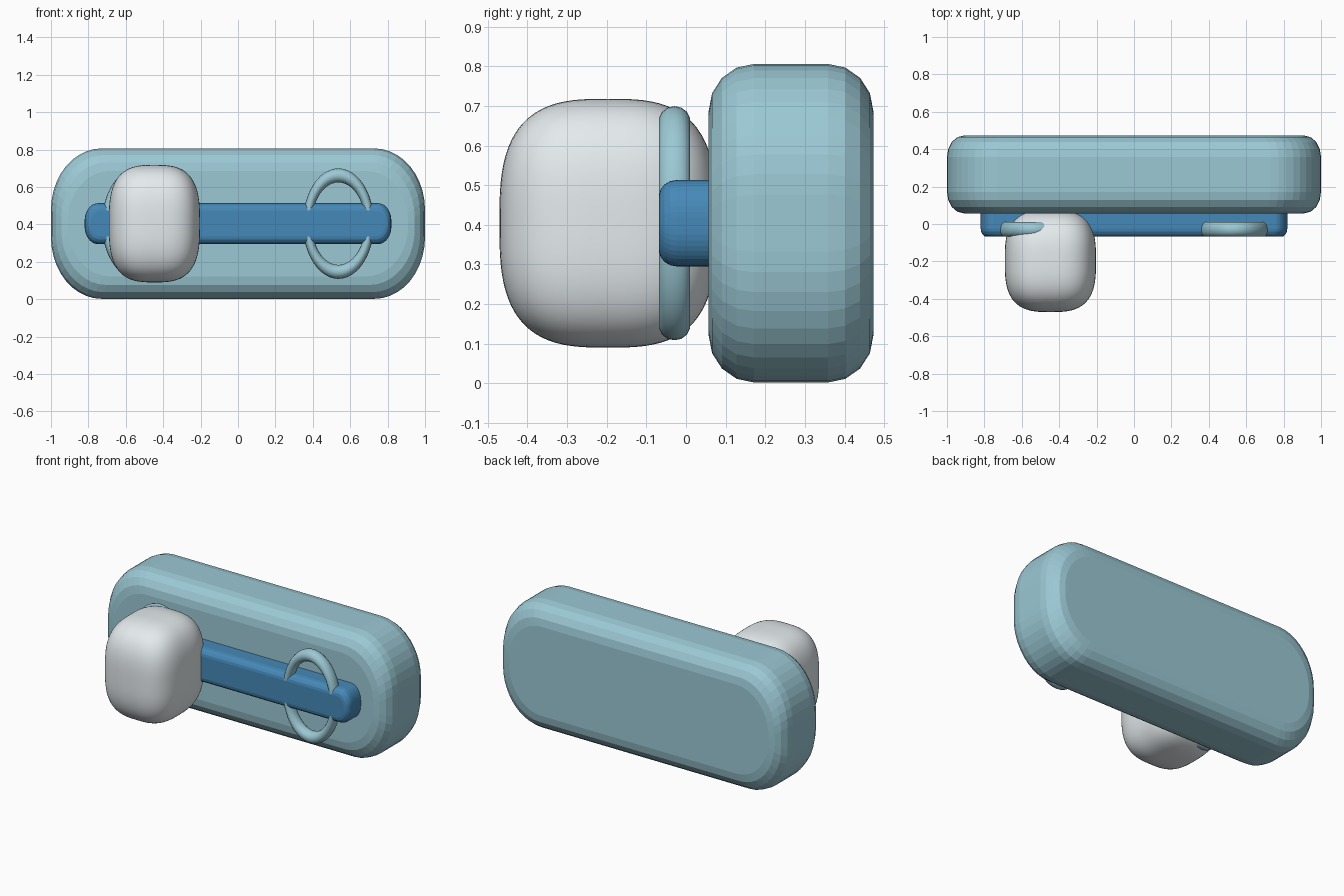
import bpy, bmesh, math

if "Cube" in bpy.data.objects:
    bpy.data.objects.remove(bpy.data.objects["Cube"])

ZC = 0.404  # shared mid height


def material(name, rgb):
    m = bpy.data.materials.new(name)
    m.diffuse_color = (*rgb, 1)
    m.use_nodes = True
    m.node_tree.nodes["Principled BSDF"].inputs["Base Color"].default_value = m.diffuse_color
    return m


def add_object(name, bm, mat=None, smooth=False):
    bmesh.ops.recalc_face_normals(bm, faces=bm.faces)
    for f in bm.faces:
        f.smooth = smooth
    me = bpy.data.meshes.new(name)
    bm.to_mesh(me)
    bm.free()
    ob = bpy.data.objects.new(name, me)
    bpy.context.collection.objects.link(ob)
    if mat:
        me.materials.append(mat)
    return ob


def rounded_slab(name, half, y0, y1, corner, bevel, mat, n=10, steps=4):
    """Rounded outline in xz, lofted along y with rounded front and back rims."""
    bx, by, bz = bevel
    angles = [math.pi / 2 * i / steps for i in range(steps + 1)]
    layers = [(y0 + by * (1 - math.sin(a)), 1 - math.cos(a)) for a in reversed(angles)]
    layers = [(y0 + y0 + by - y, k) for y, k in layers]
    layers = [(y0 + by * (1 - math.cos(a)), 1 - math.sin(a)) for a in angles]
    layers += [(y0 + y1 - y, k) for y, k in reversed(layers)]
    bm = bmesh.new()
    rings = []
    for y, k in layers:
        hx, hz = half[0] - bx * k, half[1] - bz * k
        rx, rz = corner[0] - bx * k * 0.5, corner[1] - bz * k * 0.5
        ring = []
        for q, (sx, sz) in enumerate(((1, 1), (-1, 1), (-1, -1), (1, -1))):
            for i in range(n + 1):
                a = math.pi / 2 * (q + i / n)
                ring.append(bm.verts.new((sx * (hx - rx) + rx * math.cos(a), y,
                                          ZC + sz * (hz - rz) + rz * math.sin(a))))
        rings.append(ring)
    for a, b in zip(rings, rings[1:]):
        for i in range(len(a)):
            j = (i + 1) % len(a)
            bm.faces.new((a[i], a[j], b[j], b[i]))
    bm.faces.new(rings[0])
    bm.faces.new(rings[-1])
    return add_object(name, bm, mat)


teal = material("teal", (0.33, 0.58, 0.66))
blue = material("blue", (0.06, 0.25, 0.48))
white = material("light_grey", (0.78, 0.83, 0.85))

# Back plate and the bar set into its front
rounded_slab("back_plate", (1.0, 0.402), 0.057, 0.473, (0.27, 0.33),
             (0.09, 0.115, 0.12), teal)
rounded_slab("bar", (0.82, 0.109), -0.068, 0.18, (0.07, 0.095),
             (0.03, 0.045, 0.04), blue)

# Oval rings around the bar, one at each end
for side, sx in (("left", -1), ("right", 1)):
    bm = bmesh.new()
    N, M = 48, 14
    grid = []
    for i in range(N):
        u = 2 * math.pi * i / N
        row = []
        for j in range(M):
            v = 2 * math.pi * j / M
            r = 1 + 0.145 * math.cos(v)
            row.append(bm.verts.new((sx * 0.537 + 0.166 * r * math.cos(u),
                                     -0.029 + 0.04 * math.sin(v),
                                     ZC + 0.258 * r * math.sin(u))))
        grid.append(row)
    for i in range(N):
        for j in range(M):
            a, b = grid[i], grid[(i + 1) % N]
            k = (j + 1) % M
            bm.faces.new((a[j], b[j], b[k], a[k]))
    add_object(side + "_ring", bm, teal, True)

# Bulging knob: a gridded cube pushed out to a superellipsoid
bm = bmesh.new()
bmesh.ops.create_cube(bm, size=2)
bmesh.ops.subdivide_edges(bm, edges=bm.edges[:], cuts=23, use_grid_fill=True)
for v in bm.verts:
    p = 3.0
    k = sum(abs(c) ** p for c in v.co) ** (-1 / p)
    v.co = (-0.447 + 0.244 * k * v.co.x, -0.197 + 0.274 * k * v.co.y,
            ZC + 0.314 * k * v.co.z)
add_object("knob", bm, white, True)
